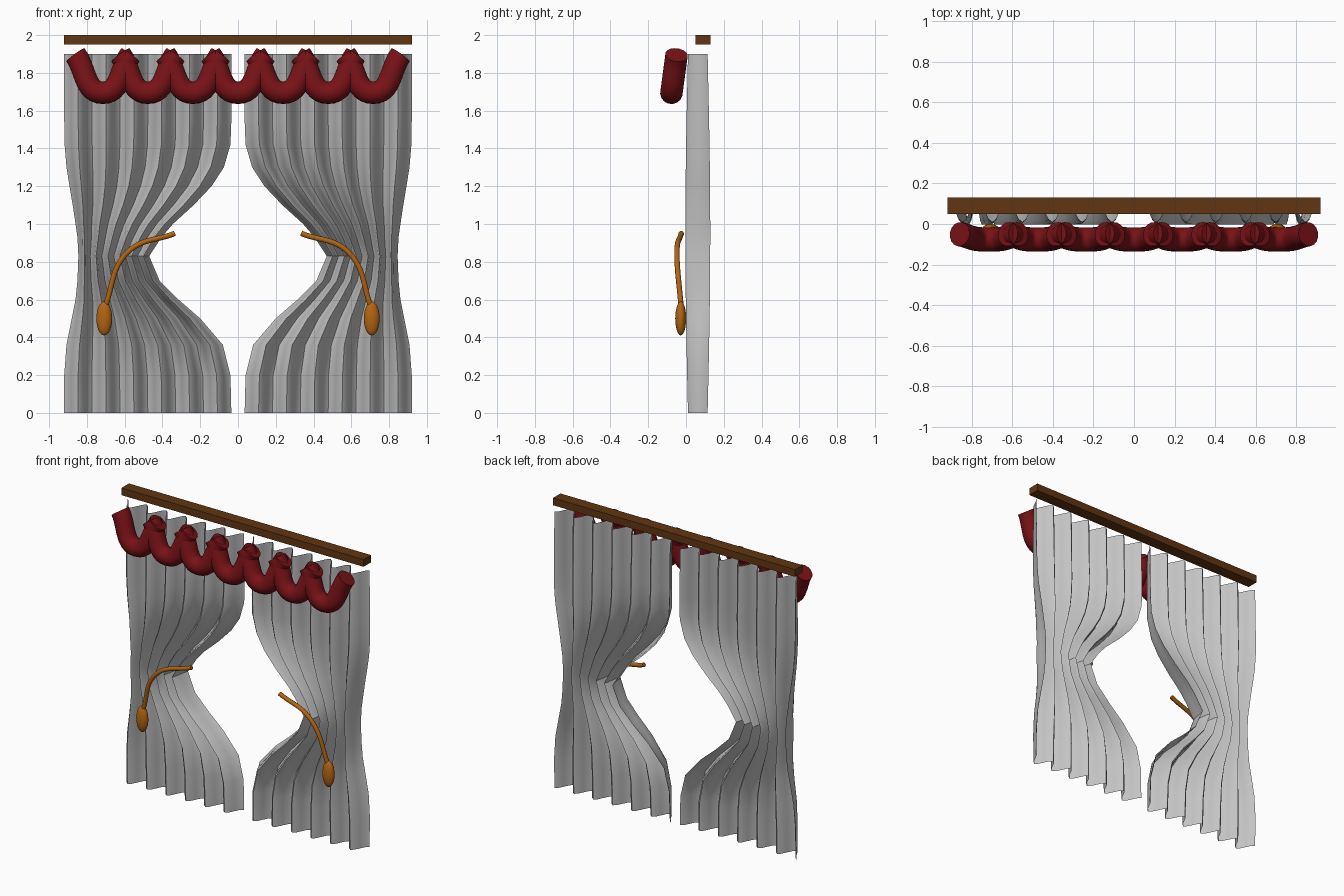
import bpy
import math
from mathutils import Vector

cube = bpy.data.objects.get("Cube")
if cube:
    bpy.data.objects.remove(cube, do_unlink=True)


def material(name, rgb):
    mat = bpy.data.materials.new(name)
    mat.use_nodes = True
    mat.diffuse_color = (*rgb, 1)
    mat.node_tree.nodes["Principled BSDF"].inputs["Base Color"].default_value = (*rgb, 1)
    return mat


CLOTH = material("grey_cloth", (0.55, 0.55, 0.55))
RED = material("red_velvet", (0.19, 0.006, 0.008))
GOLD = material("gold_cord", (0.45, 0.13, 0.006))
WOOD = material("brown_wood", (0.12, 0.036, 0.006))


def finish(obj, name, mat, smooth=True):
    obj.name = name
    obj.data.materials.clear()
    obj.data.materials.append(mat)
    bpy.ops.object.select_all(action='DESELECT')
    obj.select_set(True)
    bpy.context.view_layer.objects.active = obj
    if smooth:
        bpy.ops.object.shade_smooth_by_angle(angle=math.radians(32))
    return obj


def tube(name, points, radius, mat):
    """Round tube through the points, turned into a mesh."""
    curve = bpy.data.curves.new(name, 'CURVE')
    curve.dimensions = '3D'
    curve.bevel_depth = radius
    curve.bevel_resolution = 6
    curve.resolution_u = 12
    curve.use_fill_caps = True
    spline = curve.splines.new('BEZIER')
    spline.bezier_points.add(len(points) - 1)
    for bp, co in zip(spline.bezier_points, points):
        bp.co = co
        bp.handle_left_type = bp.handle_right_type = 'AUTO'
    obj = bpy.data.objects.new(name, curve)
    bpy.context.collection.objects.link(obj)
    bpy.ops.object.select_all(action='DESELECT')
    obj.select_set(True)
    bpy.context.view_layer.objects.active = obj
    bpy.ops.object.convert(target='MESH')
    return finish(bpy.context.object, name, mat)


# Curtain outline: height, inner edge, outer edge
OUTLINE = [
    (0, .035, .92), (.2, .04, .92), (.36, .08, .908), (.5, .2, .88),
    (.6, .315, .86), (.7, .415, .85), (.83, .47, .845), (.93, .405, .85),
    (1.0, .345, .86), (1.1, .235, .875), (1.2, .14, .892), (1.3, .075, .908),
    (1.42, .04, .918), (1.55, .035, .92), (1.9, .035, .92),
]
FOLDS, STEPS = 6, 8


def curtain(name, side):
    """Pleated sheet gathered at the waist."""
    cols = FOLDS * STEPS + 1
    verts = []
    for z, inner, outer in OUTLINE:
        depth = .052 + .014 * math.sin(math.pi * z / 1.9)
        for i in range(cols):
            u = i / (cols - 1)
            x = outer + (inner - outer) * u
            y = .0625 + depth * math.cos(2 * math.pi * FOLDS * u)
            verts.append(Vector((side * x, y, z)))
    faces = []
    for r in range(len(OUTLINE) - 1):
        for i in range(cols - 1):
            a = r * cols + i
            quad = (a, a + 1, a + 1 + cols, a + cols)
            faces.append(quad if side < 0 else quad[::-1])
    mesh = bpy.data.meshes.new(name)
    mesh.from_pydata(verts, [], faces)
    obj = bpy.data.objects.new(name, mesh)
    bpy.context.collection.objects.link(obj)
    finish(obj, name, CLOTH)


# Curtains, tie cords and tassels on both sides
for label, side in (("left", 1), ("right", -1)):
    curtain(label + "_curtain", side)
    tube(label + "_tie_cord",
         [(side * .335, -.025, .95), (side * .585, -.048, .85), (side * .708, -.025, .55)],
         .014, GOLD)
    bpy.ops.mesh.primitive_uv_sphere_add(segments=20, ring_count=12, radius=1,
                                         location=(side * .708, -.028, .5))
    tassel = bpy.context.object
    tassel.scale = (.042, .029, .09)
    bpy.ops.object.transform_apply(location=False, rotation=False, scale=True)
    finish(tassel, label + "_tassel", GOLD)

# Row of hanging valance swags
for i in range(7):
    x = (i - 3) * .2385
    tube("valance_swag_%d" % (i + 1),
         [(x - .145, -.05, 1.895), (x, -.077, 1.695), (x + .145, -.05, 1.895)],
         .06, RED)

# Rail above the curtains
bpy.ops.mesh.primitive_cube_add(size=1, location=(0, .09, 1.975))
rail = bpy.context.object
rail.scale = (1.84, .08, .05)
bpy.ops.object.transform_apply(location=False, rotation=False, scale=True)
finish(rail, "curtain_rail", WOOD, smooth=False)
